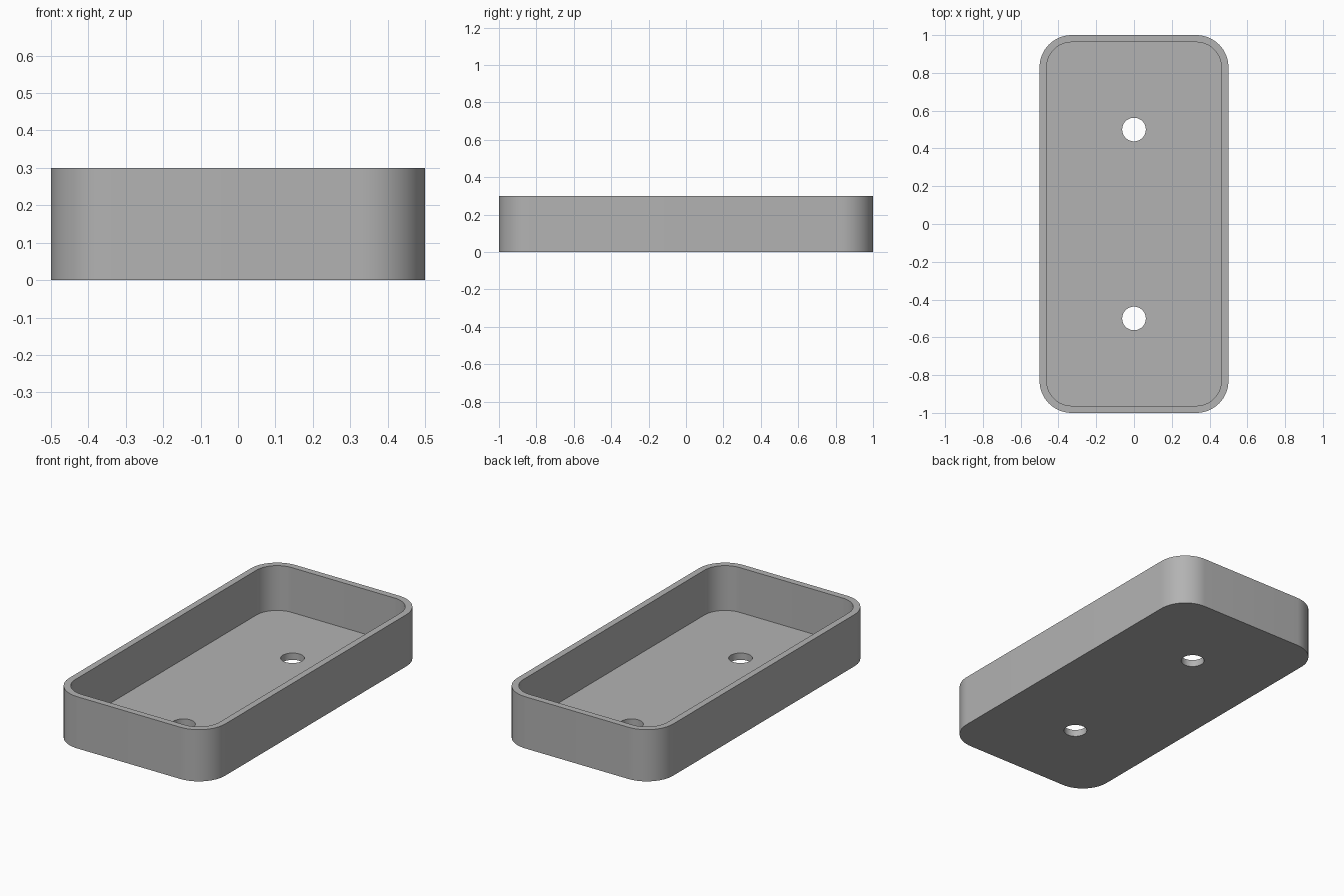
import bpy
import bmesh
from math import cos, sin, pi, radians

WALL, FLOOR, HEIGHT = 0.0375, 0.04, 0.3
HALF_X, HALF_Y, CORNER = 0.5, 1.0, 0.17
HOLE_RADIUS, HOLE_Y = 0.0625, 0.5

cube = bpy.data.objects.get("Cube")
if cube:
    bpy.data.objects.remove(cube, do_unlink=True)

grey = bpy.data.materials.new("plain grey")
grey.use_nodes = True
colour = (0.45, 0.45, 0.45, 1)
grey.diffuse_color = colour
grey.node_tree.nodes["Principled BSDF"].inputs["Base Color"].default_value = colour


def rounded_outline(inset, steps=16):
    """Rounded rectangle, counter-clockwise, moved inwards by inset."""
    radius = CORNER - inset
    points = []
    for quarter, (sx, sy) in enumerate([(1, 1), (-1, 1), (-1, -1), (1, -1)]):
        for i in range(steps + 1):
            a = (quarter + i / steps) * pi / 2
            points.append((sx * (HALF_X - CORNER) + radius * cos(a),
                           sy * (HALF_Y - CORNER) + radius * sin(a)))
    return points


def circle_outline(y, steps=48):
    return [(HOLE_RADIUS * cos(2 * pi * i / steps),
             y + HOLE_RADIUS * sin(2 * pi * i / steps)) for i in range(steps)]


def prism(name, outline, bottom, top):
    bm = bmesh.new()
    base = bm.faces.new([bm.verts.new((x, y, bottom)) for x, y in outline])
    lid = bmesh.ops.extrude_face_region(bm, geom=[base])["geom"]
    bmesh.ops.translate(bm, vec=(0, 0, top - bottom),
                        verts=[v for v in lid if isinstance(v, bmesh.types.BMVert)])
    bmesh.ops.recalc_face_normals(bm, faces=bm.faces)
    mesh = bpy.data.meshes.new(name)
    bm.to_mesh(mesh)
    bm.free()
    mesh.materials.append(grey)
    obj = bpy.data.objects.new(name, mesh)
    bpy.context.collection.objects.link(obj)
    return obj


# Solid block with rounded corners
tray = prism("tray", rounded_outline(0), 0, HEIGHT)

# Hollow and the two round floor holes
cutters = [prism("hollow_cutter", rounded_outline(WALL), FLOOR, HEIGHT + 0.1)]
for side, y in (("front", -HOLE_Y), ("back", HOLE_Y)):
    cutters.append(prism(side + "_hole_cutter", circle_outline(y), -0.1, FLOOR + 0.05))

bpy.ops.object.select_all(action="DESELECT")
bpy.context.view_layer.objects.active = tray
tray.select_set(True)
for cutter in cutters:
    cut = tray.modifiers.new(cutter.name, "BOOLEAN")
    cut.operation = "DIFFERENCE"
    cut.solver = "EXACT"
    cut.object = cutter
    bpy.ops.object.modifier_apply(modifier=cut.name)
for cutter in cutters:
    bpy.data.objects.remove(cutter, do_unlink=True)

# Smooth corners, sharp rims
bpy.ops.object.shade_smooth_by_angle(angle=radians(30))
